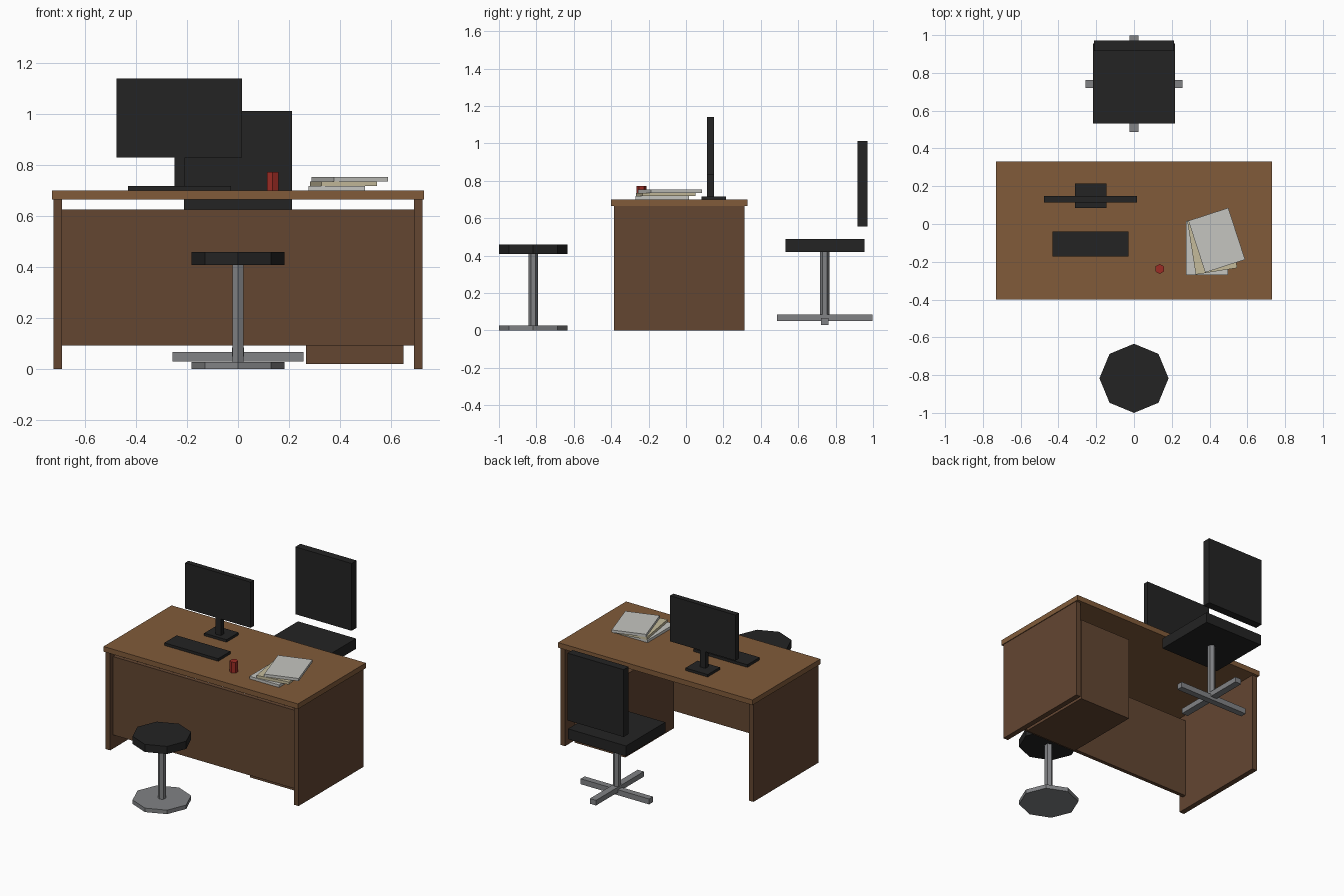
import bpy
import math

if "Cube" in bpy.data.objects:
    bpy.data.objects.remove(bpy.data.objects["Cube"])


def material(name, rgb):
    m = bpy.data.materials.new(name)
    m.diffuse_color = (*rgb, 1.0)
    m.use_nodes = True
    m.node_tree.nodes["Principled BSDF"].inputs["Base Color"].default_value = m.diffuse_color
    return m


TOP_WOOD = material("light_brown_wood", (0.22, 0.105, 0.042))
BODY_WOOD = material("dark_brown_wood", (0.125, 0.061, 0.031))
BLACK = material("black", (0.017, 0.017, 0.017))
METAL = material("grey_metal", (0.22, 0.225, 0.235))
RED = material("red", (0.33, 0.025, 0.018))
PAPER = material("white_paper", (0.56, 0.56, 0.53))
CREAM = material("cream_paper", (0.56, 0.5, 0.33))


def finish(name, mat):
    ob = bpy.context.object
    ob.name = name
    ob.data.materials.append(mat)
    return ob


def box(name, mat, x, y, z):
    """Box from (min, max) ranges on each axis."""
    mid = [(a + b) / 2 for a, b in (x, y, z)]
    bpy.ops.mesh.primitive_cube_add(size=1, location=mid)
    ob = finish(name, mat)
    ob.scale = [b - a for a, b in (x, y, z)]
    return ob


def prism(name, mat, sides, radius, x, y, z):
    """Upright prism with corners on the y axis."""
    bpy.ops.mesh.primitive_cylinder_add(
        vertices=sides, radius=radius, depth=z[1] - z[0],
        location=(x, y, (z[0] + z[1]) / 2))
    return finish(name, mat)


# Desk
box("desk_top", TOP_WOOD, (-0.73, 0.73), (-0.40, 0.33), (0.665, 0.70))
for side, s in (("left", -1), ("right", 1)):
    box(f"desk_side_{side}", BODY_WOOD, sorted((s * 0.69, s * 0.725)),
        (-0.386, 0.312), (0, 0.665))
box("desk_front_panel", BODY_WOOD, (-0.69, 0.69), (-0.355, -0.33), (0.093, 0.625))
box("drawer_pedestal", BODY_WOOD, (0.267, 0.65), (-0.25, 0.27), (0.02, 0.58))

# Monitor and keyboard
box("monitor_base", BLACK, (-0.313, -0.145), (0.084, 0.214), (0.70, 0.717))
box("monitor_stem", BLACK, (-0.25, -0.208), (0.113, 0.149), (0.717, 0.84))
box("monitor_screen", BLACK, (-0.476, 0.016), (0.113, 0.149), (0.83, 1.14))
box("keyboard", BLACK, (-0.432, -0.028), (-0.173, -0.041), (0.70, 0.718))

# Cup
prism("cup", RED, 6, 0.0265, 0.136, -0.238, (0.70, 0.773))

# Fanned paper stack, each sheet pile turned about its back left corner
W, L, T = 0.222, 0.288, 0.018
for i, mat in enumerate((PAPER, CREAM, PAPER)):
    a = math.radians(9 * i)
    px, py = 0.276 + 0.006 * i, 0.017
    cx = px + W / 2 * math.cos(a) + L / 2 * math.sin(a)
    cy = py + W / 2 * math.sin(a) - L / 2 * math.cos(a)
    z = 0.70 + T * i
    ob = box(f"paper_pile_{i + 1}", mat, (cx - W / 2, cx + W / 2),
             (cy - L / 2, cy + L / 2), (z, z + T))
    ob.rotation_euler.z = a

# Office chair
CY = 0.742
box("chair_seat", BLACK, (-0.218, 0.218), (0.533, 0.955), (0.42, 0.49))
box("chair_back", BLACK, (-0.211, 0.211), (0.917, 0.971), (0.555, 1.012))
prism("chair_post", METAL, 6, 0.025, 0, CY, (0.06, 0.42))
box("chair_foot_across", METAL, (-0.257, 0.257), (CY - 0.021, CY + 0.021), (0.03, 0.067))
box("chair_foot_along", METAL, (-0.023, 0.023), (CY - 0.256, CY + 0.256), (0.05, 0.085))

# Round stool
SY = -0.817
prism("stool_seat", BLACK, 8, 0.183, 0, SY, (0.408, 0.46))
prism("stool_post", METAL, 6, 0.025, 0, SY, (0.027, 0.408))
prism("stool_base", METAL, 8, 0.183, 0, SY, (0, 0.027))
